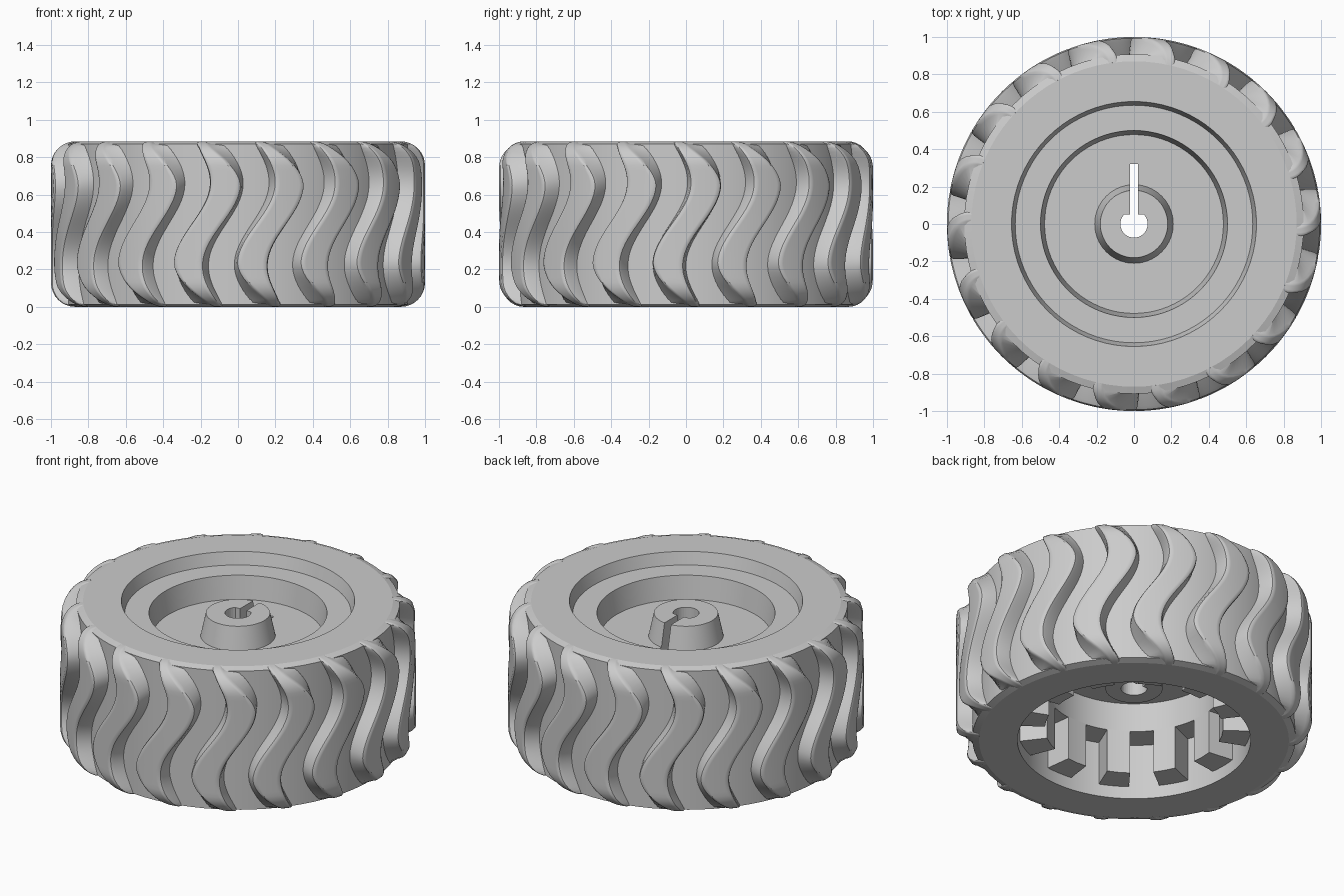
import bpy, bmesh, math
from math import sin, cos, pi, radians

if "Cube" in bpy.data.objects:
    bpy.data.objects.remove(bpy.data.objects["Cube"], do_unlink=True)

grey = bpy.data.materials.new("plain_grey")
grey.use_nodes = True
colour = (0.6, 0.6, 0.6, 1)
grey.diffuse_color = colour
grey.node_tree.nodes["Principled BSDF"].inputs["Base Color"].default_value = colour

HEIGHT, TREADS, RIBS = 0.885, 18, 12


def finish(bm, name, smooth=None):
    bmesh.ops.remove_doubles(bm, verts=bm.verts, dist=1e-5)
    bmesh.ops.recalc_face_normals(bm, faces=bm.faces)
    mesh = bpy.data.meshes.new(name)
    bm.to_mesh(mesh)
    bm.free()
    mesh.materials.append(grey)
    ob = bpy.data.objects.new(name, mesh)
    bpy.context.collection.objects.link(ob)
    if smooth:
        shade(ob, smooth)
    return ob


def shade(ob, angle):
    bpy.ops.object.select_all(action="DESELECT")
    ob.select_set(True)
    bpy.context.view_layer.objects.active = ob
    bpy.ops.object.shade_smooth_by_angle(angle=radians(angle))


def polar(r, a, z):
    return (r * cos(a), r * sin(a), z)


# Wheel body: turned profile with stepped dish, hub and open underside
profile = [(0, .81), (.18, .81), (.21, .67), (.478, .67), (.5, .81), (.635, .81),
           (.655, HEIGHT), (.87, HEIGHT), (.908, .872), (.908, .013),
           (.87, 0), (.655, 0), (.655, .345), (.5, .345), (.5, .525), (.16, .525),
           (.16, .335), (0, .335)]
bm = bmesh.new()
verts = [bm.verts.new((r, 0, z)) for r, z in profile]
edges = [bm.edges.new(pair) for pair in zip(verts, verts[1:])]
bmesh.ops.spin(bm, geom=verts + edges, cent=(0, 0, 0), axis=(0, 0, 1),
               angle=2 * pi, steps=80, use_merge=False)
body = finish(bm, "wheel_body")

# Axle hole with one flat side and a long key slot
start = math.asin(.05 / .073)
arc = [start - i / 24 * (pi + 2 * start) for i in range(25)]
outline = [(.073 * cos(a), .073 * sin(a)) for a in arc]
outline += [(-.022, .05), (-.022, .32), (.022, .32), (.022, .05)]
bm = bmesh.new()
face = bm.faces.new([bm.verts.new((x, y, .2)) for x, y in outline])
up = bmesh.ops.extrude_face_region(bm, geom=[face])
bmesh.ops.translate(bm, vec=(0, 0, 1),
                    verts=[v for v in up["geom"] if isinstance(v, bmesh.types.BMVert)])
cutter = finish(bm, "axle_cutter")
cutter.hide_render = True
cut = body.modifiers.new("axle_hole", "BOOLEAN")
cut.object, cut.operation, cut.solver = cutter, "DIFFERENCE", "EXACT"
bpy.context.view_layer.objects.active = body
bpy.ops.object.modifier_apply(modifier=cut.name)
bpy.data.objects.remove(cutter, do_unlink=True)
shade(body, 15)

# Inner ribs around the open underside
bm = bmesh.new()
for k in range(RIBS):
    mid, half = k * 2 * pi / RIBS, radians(7.5)
    ring = []
    for z in (.077, .35):
        ring.append([bm.verts.new(polar(r, mid + s * half, z))
                     for r, s in ((.5, -1), (.5, 0), (.5, 1), (.67, 1), (.67, 0), (.67, -1))])
    low, high = ring
    bm.faces.new(low)
    bm.faces.new(high)
    for i in range(6):
        j = (i + 1) % 6
        bm.faces.new((low[i], low[j], high[j], high[i]))
finish(bm, "inner_ribs", 25)

# Tread path: rounded from the lower sidewall, up the side, to the upper sidewall
ROUND = .13
lower = [(1 - ROUND + ROUND * sin(a), ROUND - ROUND * cos(a))
         for a in (i / 8 * pi / 2 for i in range(9))]
upper = [(r, HEIGHT - z) for r, z in reversed(lower)]
steps = 24
side = [(1, ROUND + (HEIGHT - 2 * ROUND) * i / steps) for i in range(1, steps)]
path = lower + side + upper


def lean(wave):
    """How far a shoulder slopes back towards one tip of a block."""
    return .095 * max((wave - .45) / .55, 0) ** 1.5


def tread_section(r, z, turn):
    """Cross-section of one wavy block: base, shoulder, crown, shoulder, base."""
    wave = (z / HEIGHT - .5) * 2
    centre = turn - .17 + .103 * sin(pi * wave)
    half = .1 - .012 * wave ** 4
    base_r, base_z = min(r - .01, .9), min(max(z, .02), HEIGHT - .02)
    rise_r, rise_z = r - base_r, z - base_z
    left, right = -half + .012 + lean(-wave), half - .012 - lean(wave)
    soft = min(.02, (right - left) * .25)
    inner = right - left - 2 * soft
    points = [(-half, 0), (left, .75), (left + soft * .35, .93), (left + soft, 1)]
    points += [(left + soft + inner * t, 1) for t in (.1, .35, .65, .9)]
    points += [(right - soft, 1), (right - soft * .35, .93), (right, .75), (half, 0)]
    return [polar(base_r + rise_r * h, centre + a, base_z + rise_z * h) for a, h in points]


bm = bmesh.new()
for k in range(TREADS):
    turn = -pi / 2 + k * 2 * pi / TREADS
    rows = [[bm.verts.new(p) for p in tread_section(r, z, turn)] for r, z in path]
    for a, b in zip(rows, rows[1:]):
        for i in range(len(a)):
            j = (i + 1) % len(a)
            bm.faces.new((a[i], a[j], b[j], b[i]))
    bm.faces.new(rows[0])
    bm.faces.new(rows[-1])
finish(bm, "tread_blocks", 35)
